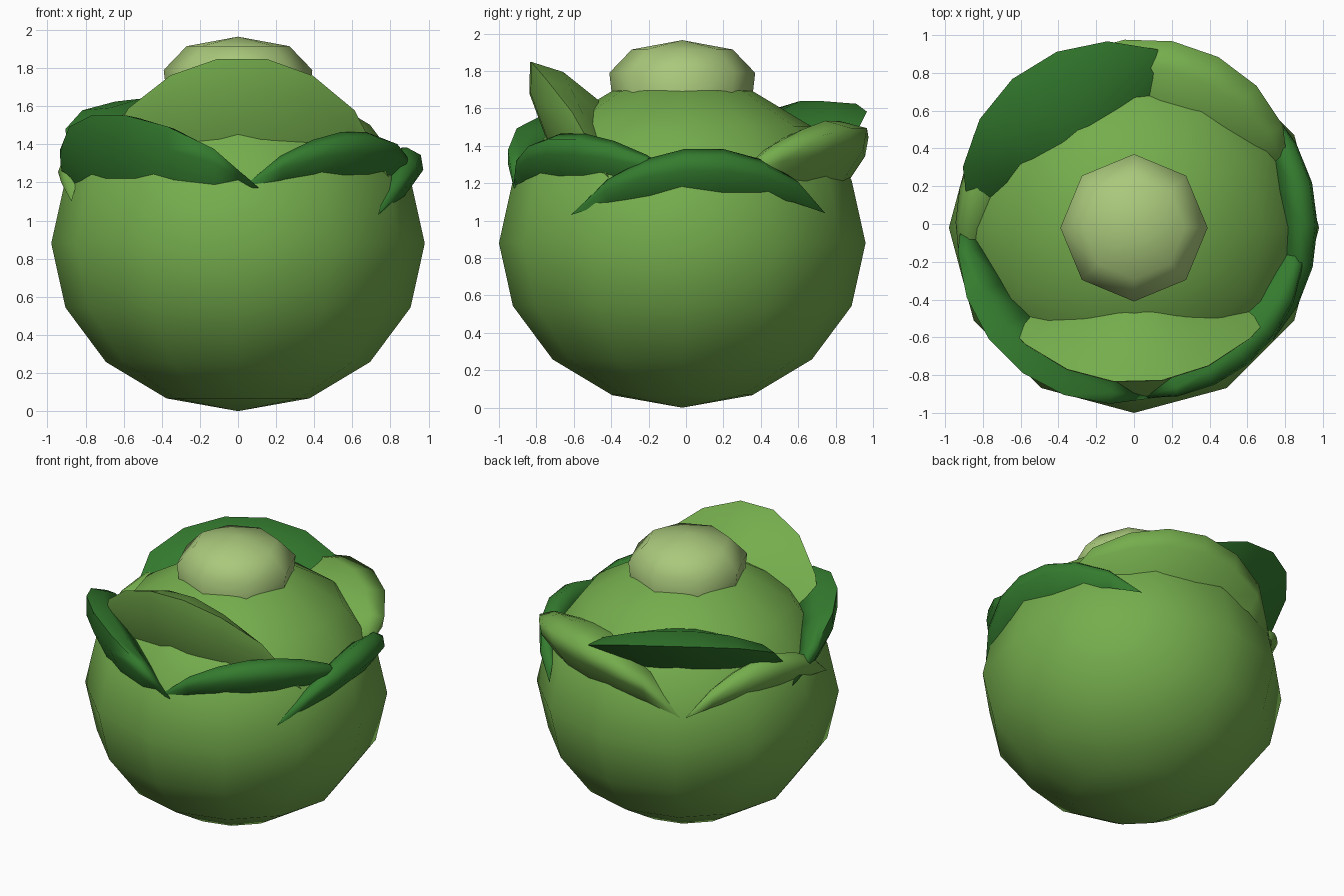
import bpy, bmesh, math
from math import sin, cos, pi, radians

if "Cube" in bpy.data.objects:
    bpy.data.objects.remove(bpy.data.objects["Cube"], do_unlink=True)

RADIUS, HALF_HEIGHT, CENTRE_Y = 0.98, 0.88, -0.02


def material(name, rgb):
    m = bpy.data.materials.new(name)
    m.use_nodes = True
    m.diffuse_color = (*rgb, 1)
    m.node_tree.nodes["Principled BSDF"].inputs["Base Color"].default_value = (*rgb, 1)
    return m


light_green = material("light green", (0.178, 0.42, 0.074))
dark_green = material("dark green", (0.034, 0.2, 0.028))
pale_green = material("pale green", (0.4, 0.58, 0.2))


def finish(bm, name, mat, angle):
    bmesh.ops.remove_doubles(bm, verts=bm.verts, dist=0.0005)
    bmesh.ops.recalc_face_normals(bm, faces=bm.faces)
    mesh = bpy.data.meshes.new(name)
    bm.to_mesh(mesh)
    bm.free()
    obj = bpy.data.objects.new(name, mesh)
    obj.location.y = CENTRE_Y
    mesh.materials.append(mat)
    bpy.context.collection.objects.link(obj)
    bpy.ops.object.select_all(action='DESELECT')
    obj.select_set(True)
    bpy.context.view_layer.objects.active = obj
    bpy.ops.object.shade_smooth_by_angle(angle=radians(angle))


def lathe(name, mat, profile, sides, angle):
    """Turn a (radius, height) profile around the z axis."""
    bm = bmesh.new()
    rings = [[bm.verts.new((r * cos(2 * pi * i / sides), r * sin(2 * pi * i / sides), z))
              for i in range(sides)] if r > 0 else [bm.verts.new((0, 0, z))]
             for r, z in profile]
    for low, high in zip(rings, rings[1:]):
        for i in range(sides):
            j = (i + 1) % sides
            corners = [low[i % len(low)], low[j % len(low)],
                       high[j % len(high)], high[i % len(high)]]
            bm.faces.new(list(dict.fromkeys(corners)))
    finish(bm, name, mat, angle)


def body_radius(z):
    return RADIUS * math.sqrt(max(0, 1 - ((z - HALF_HEIGHT) / HALF_HEIGHT) ** 2))


def leaf(name, mat, start, end, foot, rim, inner, fullness=0.75, steps=7):
    """Crescent hugging the body. start, end: (degrees, height) of the tips;
    foot, inner: heights where the two sides meet the body; rim: (radius, height);
    fullness: lower values give blunter ends."""
    foot_r, inner_r = body_radius(foot) * 0.95, body_radius(inner) * 0.94
    profile = [(foot_r, foot),
               ((foot_r + rim[0]) / 2 + 0.05, foot + (rim[1] - foot) * 0.6),
               rim,
               ((rim[0] + inner_r) / 2 + 0.01, (rim[1] + inner) / 2 + 0.05),
               (inner_r, inner)]
    bm = bmesh.new()
    sections = []
    for i in range(steps + 1):
        t = i / steps
        a = radians(start[0] + (end[0] - start[0]) * t)
        tip = start[1] + (end[1] - start[1]) * t
        tip_r = body_radius(tip) * 0.98
        swell = max(0, sin(pi * t)) ** fullness
        section = [(tip_r + (r - tip_r) * swell, tip + (z - tip) * swell)
                   for r, z in profile]
        sections.append([bm.verts.new((r * cos(a), r * sin(a), z)) for r, z in section])
    for s, n in zip(sections, sections[1:]):
        for k in range(len(s)):
            j = (k + 1) % len(s)
            bm.faces.new((s[k], n[k], n[j], s[j]))
    bmesh.ops.dissolve_degenerate(bm, dist=0.0005, edges=bm.edges)
    finish(bm, name, mat, 88)


# Round body
body_profile = [(RADIUS * sin(pi * i / 8) if 0 < i < 8 else 0,
                 HALF_HEIGHT * (1 - cos(pi * i / 8))) for i in range(9)]
lathe("body", light_green, body_profile, 12, 60)

# Pale heart on top
lathe("heart", pale_green,
      [(0, 1.62), (0.37, 1.62), (0.39, 1.79), (0.27, 1.915), (0, 1.965)], 8, 80)

# Ring of overlapping outer leaves
leaf("front_leaf", light_green, (-151, 1.25), (-26, 1.22), 1.43, (0.82, 1.86), 1.65, 0.7)
leaf("front_right_leaf", dark_green, (-187, 1.16), (-83, 1.17), 1.2, (0.97, 1.56), 1.43)
leaf("front_left_leaf", dark_green, (-88, 1.18), (0, 1.22), 1.23, (0.93, 1.44), 1.4)
leaf("left_leaf", dark_green, (-39, 1.03), (54, 1.04), 1.15, (0.96, 1.35), 1.33)
leaf("back_left_leaf", light_green, (20, 1.25), (122, 1.08), 1.2, (1.01, 1.5), 1.48, 0.65)
leaf("back_leaf", dark_green, (67, 1.3), (176, 1.24), 1.36, (1.02, 1.63), 1.56, 0.6)
leaf("right_leaf", light_green, (124, 1.08), (200, 1.1), 1.18, (0.92, 1.36), 1.36)
